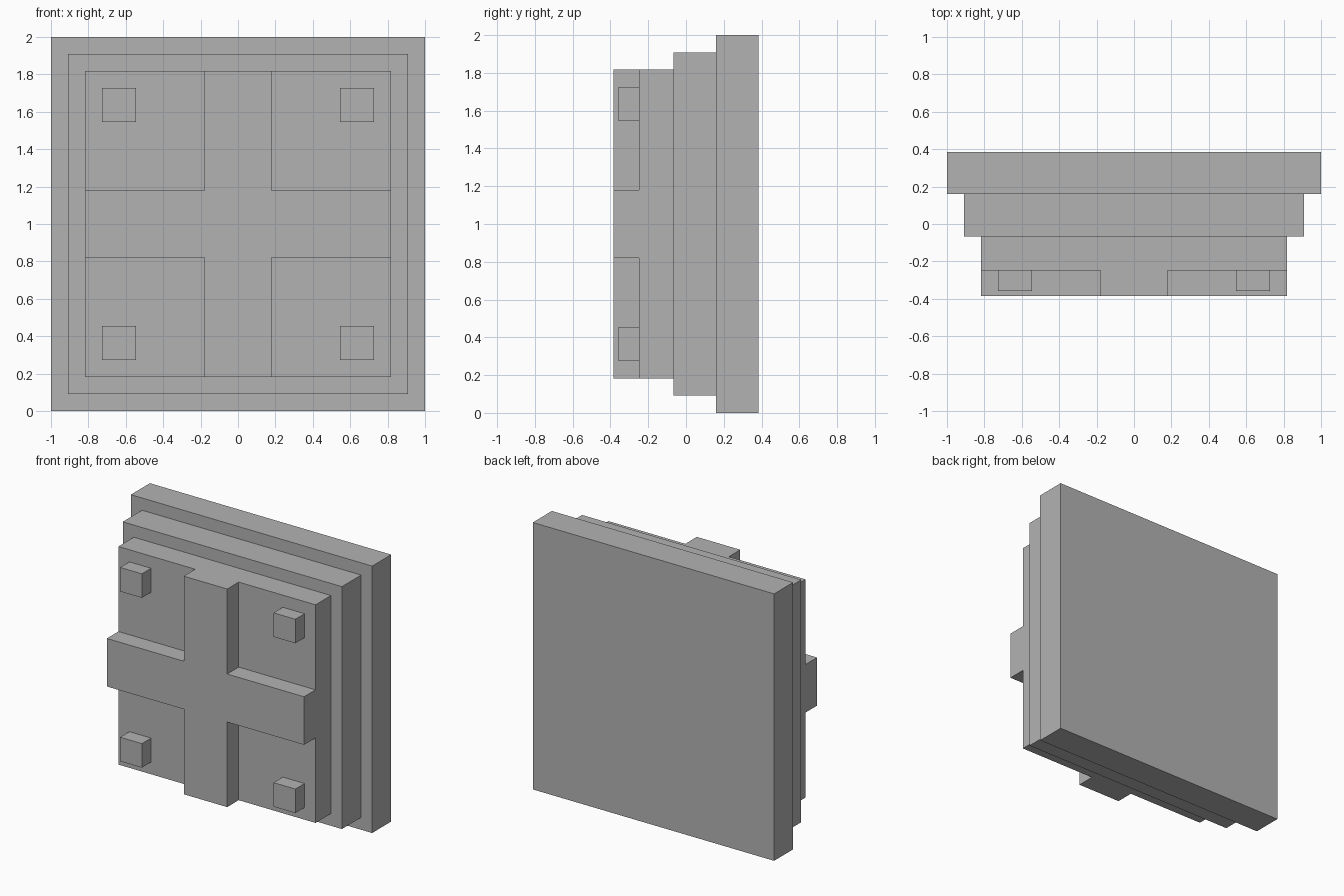
import bpy, bmesh

if "Cube" in bpy.data.objects:
    bpy.data.objects.remove(bpy.data.objects["Cube"])

grey = bpy.data.materials.new("plain grey")
grey.diffuse_color = (0.45, 0.45, 0.45, 1)
grey.use_nodes = True
grey.node_tree.nodes["Principled BSDF"].inputs["Base Color"].default_value = grey.diffuse_color


def panel(name, outline, y_front, y_back):
    """Extrude an (x, z) outline along y."""
    bm = bmesh.new()
    face = bm.faces.new([bm.verts.new((x, y_front, z)) for x, z in outline])
    ext = bmesh.ops.extrude_face_region(bm, geom=[face])
    moved = [g for g in ext["geom"] if isinstance(g, bmesh.types.BMVert)]
    bmesh.ops.translate(bm, verts=moved, vec=(0, y_back - y_front, 0))
    bmesh.ops.recalc_face_normals(bm, faces=bm.faces)
    mesh = bpy.data.meshes.new(name)
    bm.to_mesh(mesh)
    bm.free()
    mesh.materials.append(grey)
    obj = bpy.data.objects.new(name, mesh)
    bpy.context.collection.objects.link(obj)


def square(cx, cz, h):
    return [(cx - h, cz - h), (cx + h, cz - h), (cx + h, cz + h), (cx - h, cz + h)]


# Three stepped plates, largest at the back
panel("back_plate", square(0, 1, 1.0), 0.16, 0.385)
panel("middle_plate", square(0, 1, 0.908), -0.067, 0.16)
panel("front_plate", square(0, 1, 0.817), -0.249, -0.067)

# Raised cross on the front
a, b = 0.18, 0.817
cross = [(-a, -b), (a, -b), (a, -a), (b, -a), (b, a), (a, a),
         (a, b), (-a, b), (-a, a), (-b, a), (-b, -a), (-a, -a)]
panel("raised_cross", [(x, z + 1) for x, z in cross], -0.385, -0.249)

# Corner studs
for sx, side in ((-1, "left"), (1, "right")):
    for sz, level in ((-1, "lower"), (1, "upper")):
        panel(f"stud_{level}_{side}", square(sx * 0.636, 1 + sz * 0.636, 0.09), -0.358, -0.249)
